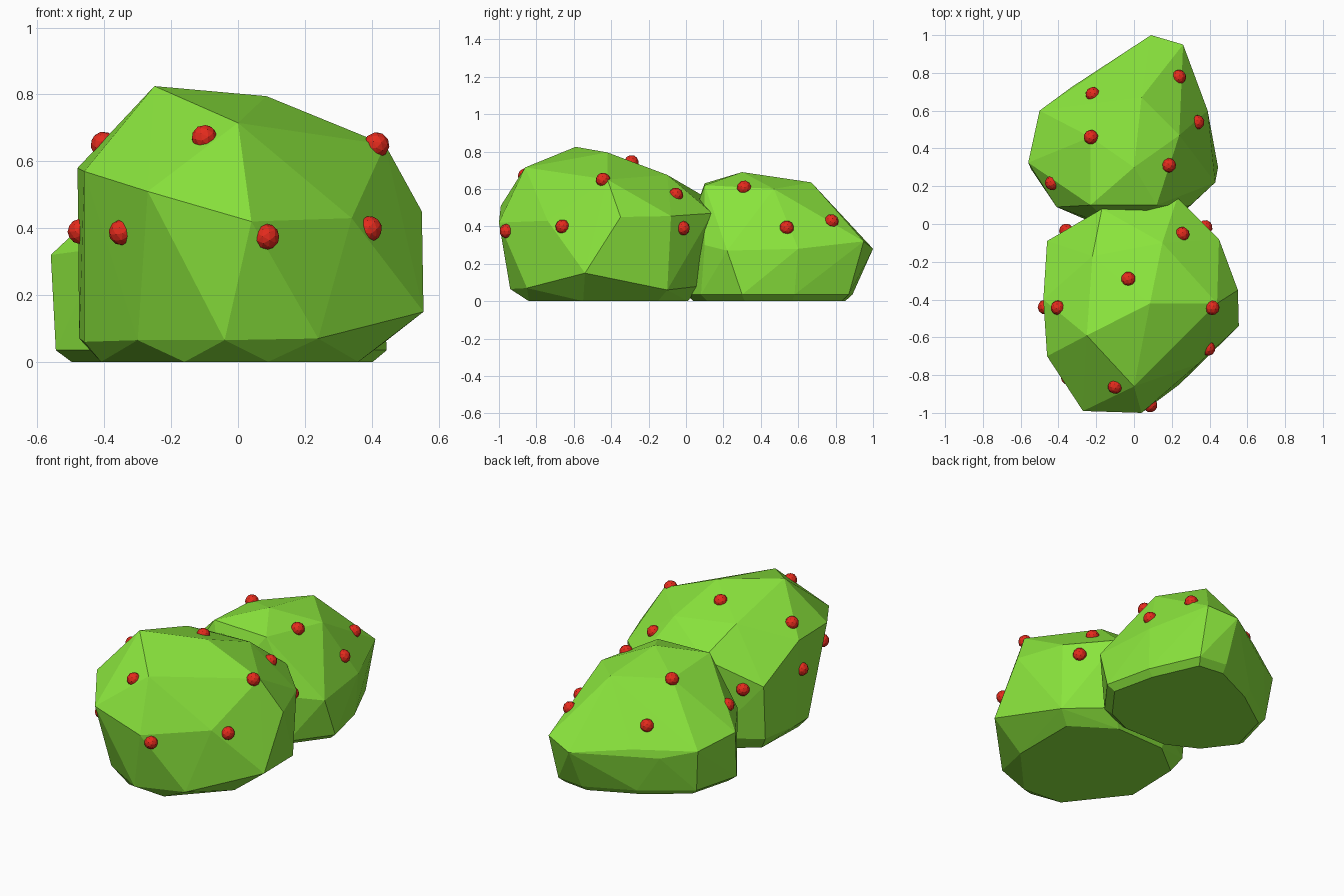
import bpy, bmesh
from mathutils import Vector

if "Cube" in bpy.data.objects:
    bpy.data.objects.remove(bpy.data.objects["Cube"])


def material(name, color):
    m = bpy.data.materials.new(name)
    m.diffuse_color = (*color, 1)
    m.use_nodes = True
    m.node_tree.nodes["Principled BSDF"].inputs["Base Color"].default_value = m.diffuse_color
    return m


GREEN = material("leaf green", (0.255, 0.78, 0.046))
RED = material("berry red", (0.78, 0.024, 0.012))


def make_object(name, bm, mat):
    me = bpy.data.meshes.new(name)
    bm.to_mesh(me)
    bm.free()
    me.materials.append(mat)
    ob = bpy.data.objects.new(name, me)
    bpy.context.collection.objects.link(ob)
    return ob


def bush(name, points):
    """Faceted lump: the convex hull of a few corner points."""
    bm = bmesh.new()
    for p in points:
        bm.verts.new(p)
    res = bmesh.ops.convex_hull(bm, input=bm.verts)
    junk = {e for e in res["geom_interior"] + res["geom_unused"]
            if isinstance(e, bmesh.types.BMVert)}
    bmesh.ops.delete(bm, geom=list(junk), context='VERTS')
    bmesh.ops.recalc_face_normals(bm, faces=bm.faces)
    return make_object(name, bm, GREEN)


def berries(name, host, spots):
    """Small faceted balls half sunk into the surface of a bush."""
    for i, s in enumerate(spots):
        hit, loc, normal, _ = host.closest_point_on_mesh(Vector(s))
        bm = bmesh.new()
        bmesh.ops.create_icosphere(bm, subdivisions=2, radius=0.039)
        ob = make_object(f"{name}_{i + 1}", bm, RED)
        ob.location = loc - normal * 0.004
        ob.rotation_euler = normal.to_track_quat('Z', 'Y').to_euler()


# Large front bush: crown, shoulders, skirt, then flat base
front_bush = bush("front_bush", [
    (0, -.86, .715), (-.25, -.59, .825), (.085, -.42, .795), (.44, -.42, .65),
    (-.22, -.17, .70), (.15, -.10, .675), (-.17, .08, .57),
    (-.27, -.99, .51), (.04, -1, .42), (-.46, -.70, .57), (-.48, -.40, .58),
    (.34, -.74, .43), (.55, -.35, .45), (.555, -.54, .15), (.45, -.08, .455),
    (.23, .14, .47), (-.46, -.09, .41),
    (.24, -.85, .07), (-.04, -.94, .065), (-.30, -.79, .065), (-.46, -.52, .06),
    (-.475, -.38, .07), (-.45, -.12, .08), (-.20, .05, .08), (.20, .07, .08),
    (.44, -.10, .06),
    (-.16, -.82, 0), (.09, -.84, 0), (.36, -.55, 0), (.36, -.15, 0),
    (.12, .01, 0), (-.20, .0, 0), (-.40, -.16, 0), (-.41, -.50, 0)])

# Smaller back bush: crown and shoulders, then skirt ring and base ring
ring = [(-.545, .29), (-.47, .57), (-.20, .76), (.08, .89), (.25, .87),
        (.38, .58), (.445, .30), (.28, .08), (.10, .0), (-.20, .0), (-.40, .10)]
back_bush = bush("back_bush", [
    (0, .30, .69), (.04, .67, .635), (-.23, .46, .61), (-.23, .10, .63),
    (.24, .47, .60), (.12, .10, .62),
    (.09, 1, .28), (.26, .95, .32), (.39, .60, .28), (.43, .22, .27),
    (.30, .10, .30), (-.10, -.02, .30), (-.41, .09, .34), (-.56, .325, .32),
    (-.50, .60, .29), (-.33, .725, .25), (-.20, .80, .30)]
    + [(x, y, .035) for x, y in ring]
    + [(x * .91 - .002, .45 + (y - .45) * .91, 0) for x, y in ring])

bpy.context.view_layer.update()

berries("front_berry", front_bush, [
    (-.41, -.44, .66), (-.10, -.86, .67), (.41, -.44, .645), (-.48, -.44, .39),
    (-.36, -.82, .385), (.095, -.97, .375), (.385, -.655, .395),
    (-.03, -.285, .76), (.27, -.04, .59), (.38, -.015, .39), (-.37, -.015, .39)])
berries("back_berry", back_bush, [
    (.24, .78, .43), (.35, .54, .40), (.19, .31, .62),
    (-.22, .69, .41), (-.23, .46, .61), (-.43, .22, .41)])
